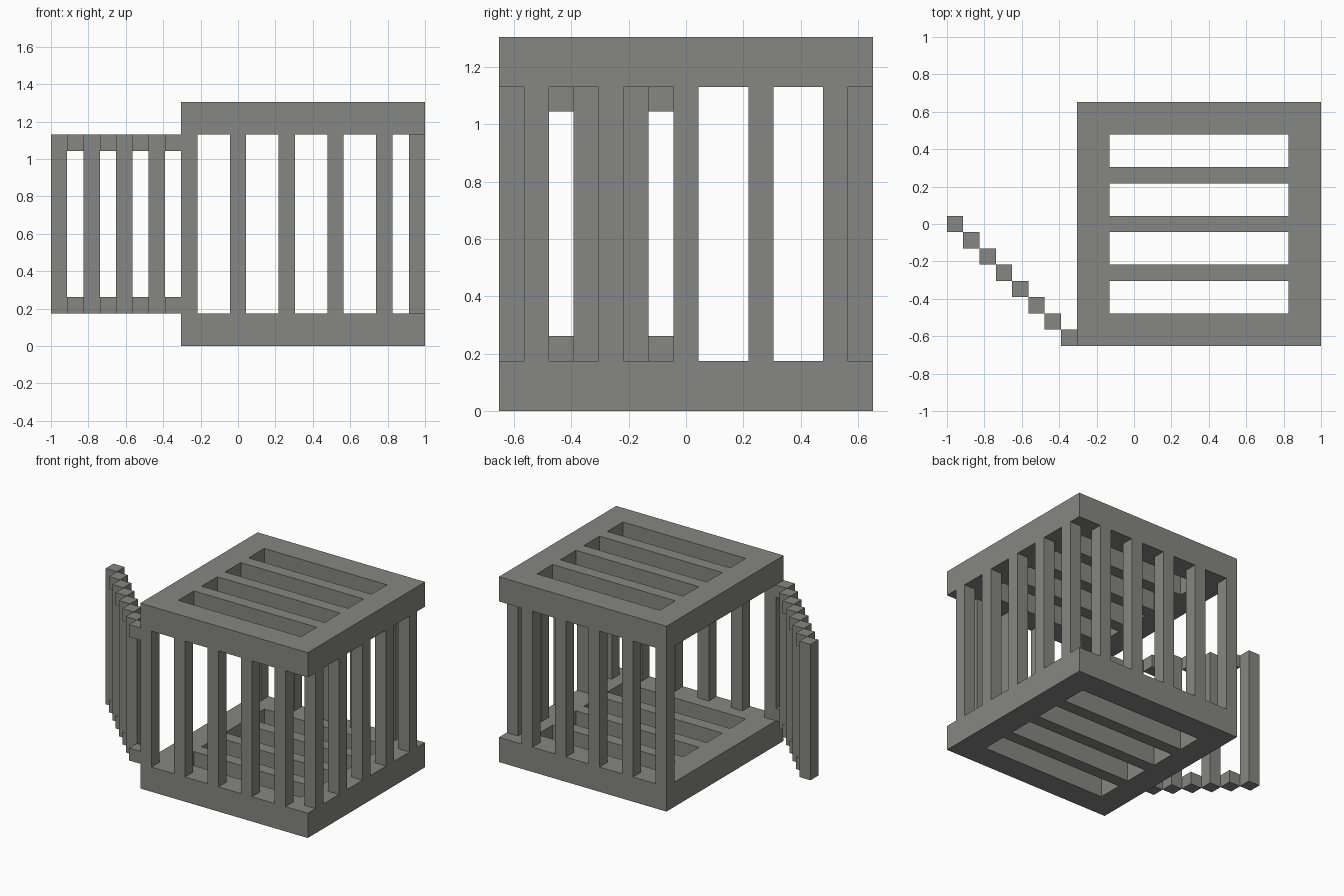
import bpy
import bmesh

if "Cube" in bpy.data.objects:
    bpy.data.objects.remove(bpy.data.objects["Cube"], do_unlink=True)

U = 2 / 23                      # one block of the model
X0, Y0 = -1 + 8 * U, -7.5 * U   # front corner of the cage on the door side

# Single painted-iron material
iron = bpy.data.materials.new("iron grey")
iron.use_nodes = True
COLOR = (0.24, 0.24, 0.232, 1)
iron.diffuse_color = COLOR
iron.node_tree.nodes["Principled BSDF"].inputs["Base Color"].default_value = COLOR


def add_object(name, bm):
    bmesh.ops.recalc_face_normals(bm, faces=bm.faces)
    mesh = bpy.data.meshes.new(name)
    bm.to_mesh(mesh)
    bm.free()
    mesh.materials.append(iron)
    obj = bpy.data.objects.new(name, mesh)
    bpy.context.collection.objects.link(obj)
    return obj


def bar(name, x, y, z0, z1):
    """Upright bar one block wide, measured in blocks from the cage corner."""
    bm = bmesh.new()
    bmesh.ops.create_cube(bm, size=1)
    for v in bm.verts:
        v.co = (X0 + (x + 0.5 + v.co.x) * U,
                Y0 + (y + 0.5 + v.co.y) * U,
                (z0 if v.co.z < 0 else z1) * U)
    return add_object(name, bm)


def slotted_slab(name, z0, z1):
    """Square slab with four long slots cut right through."""
    xs = [0, 2, 13, 15]
    ys = [0, 2, 4, 5, 7, 8, 10, 11, 13, 15]
    bm = bmesh.new()
    grid = [[bm.verts.new((X0 + x * U, Y0 + y * U, z0 * U)) for y in ys] for x in xs]
    for i in range(len(xs) - 1):
        for j in range(len(ys) - 1):
            if i == 1 and j % 2 == 1:
                continue        # slot opening
            bm.faces.new((grid[i][j], grid[i + 1][j],
                          grid[i + 1][j + 1], grid[i][j + 1]))
    top = bmesh.ops.extrude_face_region(bm, geom=bm.faces[:])["geom"]
    for v in top:
        if isinstance(v, bmesh.types.BMVert):
            v.co.z = z1 * U
    # Merge the coplanar strips along the walls
    bmesh.ops.recalc_face_normals(bm, faces=bm.faces)
    bmesh.ops.dissolve_limit(bm, angle_limit=0.01, verts=bm.verts[:], edges=bm.edges[:])
    bmesh.ops.triangulate(bm, faces=[f for f in bm.faces if len(f.verts) > 4])
    return add_object(name, bm)


# Floor and roof
slotted_slab("floor_slab", 0, 2)
slotted_slab("roof_slab", 13, 15)

# Cage bars on the front, back and closed side
for n in range(5):
    bar(f"front_bar_{n + 1}", 3 * n, 0, 2, 13)
    bar(f"back_bar_{n + 1}", 3 * n, 14, 2, 13)
    bar(f"side_bar_{n + 1}", 14, 3 * n + 1, 2, 13)

# Door swung open diagonally: bars alternate with top and bottom rail blocks
for i in range(8):
    x, y = i - 8, 7 - i
    if i % 2 == 0:
        bar(f"door_bar_{i // 2 + 1}", x, y, 2, 13)
    else:
        bar(f"door_bottom_rail_{i // 2 + 1}", x, y, 2, 3)
        bar(f"door_top_rail_{i // 2 + 1}", x, y, 12, 13)
